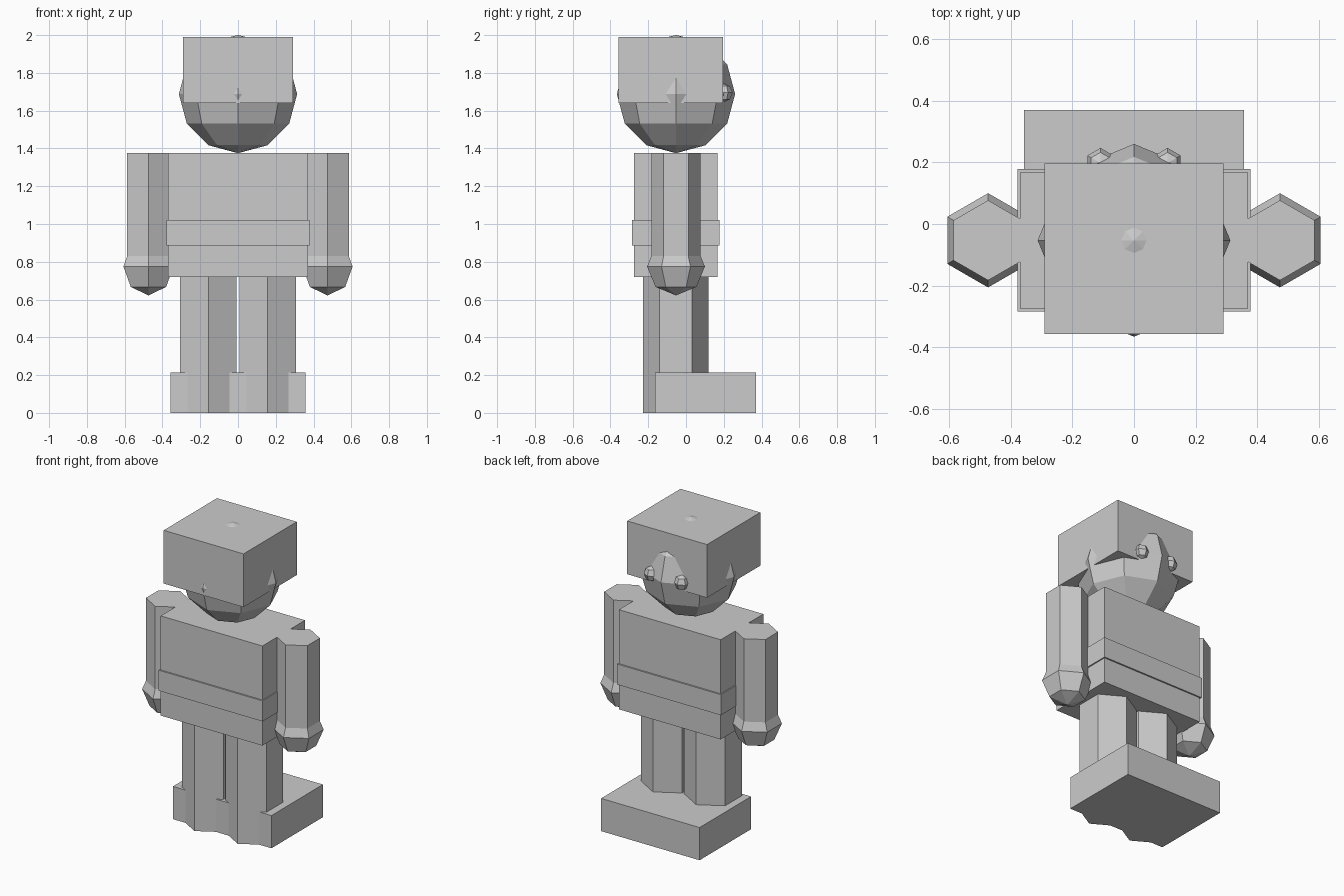
import bpy, bmesh
from mathutils import Matrix, Vector

if "Cube" in bpy.data.objects:
    bpy.data.objects.remove(bpy.data.objects["Cube"])

grey = bpy.data.materials.new("light_grey")
grey.diffuse_color = (0.6, 0.6, 0.6, 1)
grey.use_nodes = True
grey.node_tree.nodes["Principled BSDF"].inputs["Base Color"].default_value = grey.diffuse_color


def finish(name, bm):
    mesh = bpy.data.meshes.new(name)
    bm.to_mesh(mesh)
    bm.free()
    mesh.materials.append(grey)
    obj = bpy.data.objects.new(name, mesh)
    bpy.context.collection.objects.link(obj)


def box(name, lo, hi):
    lo, hi = Vector(lo), Vector(hi)
    bm = bmesh.new()
    bmesh.ops.create_cube(bm, size=1, matrix=Matrix.Translation((lo + hi) / 2)
                          @ Matrix.Diagonal((*(hi - lo), 1)))
    finish(name, bm)


def hex_post(name, x, y, radius, z0, z1):
    # six-sided post with corners pointing to front and back
    bm = bmesh.new()
    bmesh.ops.create_cone(bm, cap_ends=True, segments=6, radius1=radius, radius2=radius,
                          depth=z1 - z0, matrix=Matrix.Translation((x, y, (z0 + z1) / 2)))
    finish(name, bm)


def ball(name, centre, radius, segments, rings):
    # coarse ball with corners pointing to front and back
    bm = bmesh.new()
    bmesh.ops.create_uvsphere(bm, u_segments=segments, v_segments=rings, radius=radius,
                              matrix=Matrix.Translation(centre))
    finish(name, bm)


# Body and belt
box("torso", (-0.37, -0.275, 0.72), (0.37, 0.168, 1.375))
box("belt", (-0.378, -0.285, 0.885), (0.378, 0.178, 1.02))

# Head and box of hair around it
ball("head", (0, -0.053, 1.688), 0.313, 8, 6)
box("hair", (-0.29, -0.357, 1.64), (0.29, 0.196, 1.99))

# Joined feet
box("feet", (-0.358, -0.164, 0), (0.358, 0.37, 0.215))

# Paired limbs and eyes
for side, s in (("left", -1), ("right", 1)):
    hex_post(side + "_leg", s * 0.157, -0.055, 0.173, 0, 0.73)
    hex_post(side + "_arm", s * 0.474, -0.053, 0.13, 0.775, 1.375)
    ball(side + "_hand", (s * 0.474, -0.053, 0.775), 0.153, 6, 4)
    ball(side + "_eye", (s * 0.109, 0.198, 1.695), 0.049, 6, 4)
